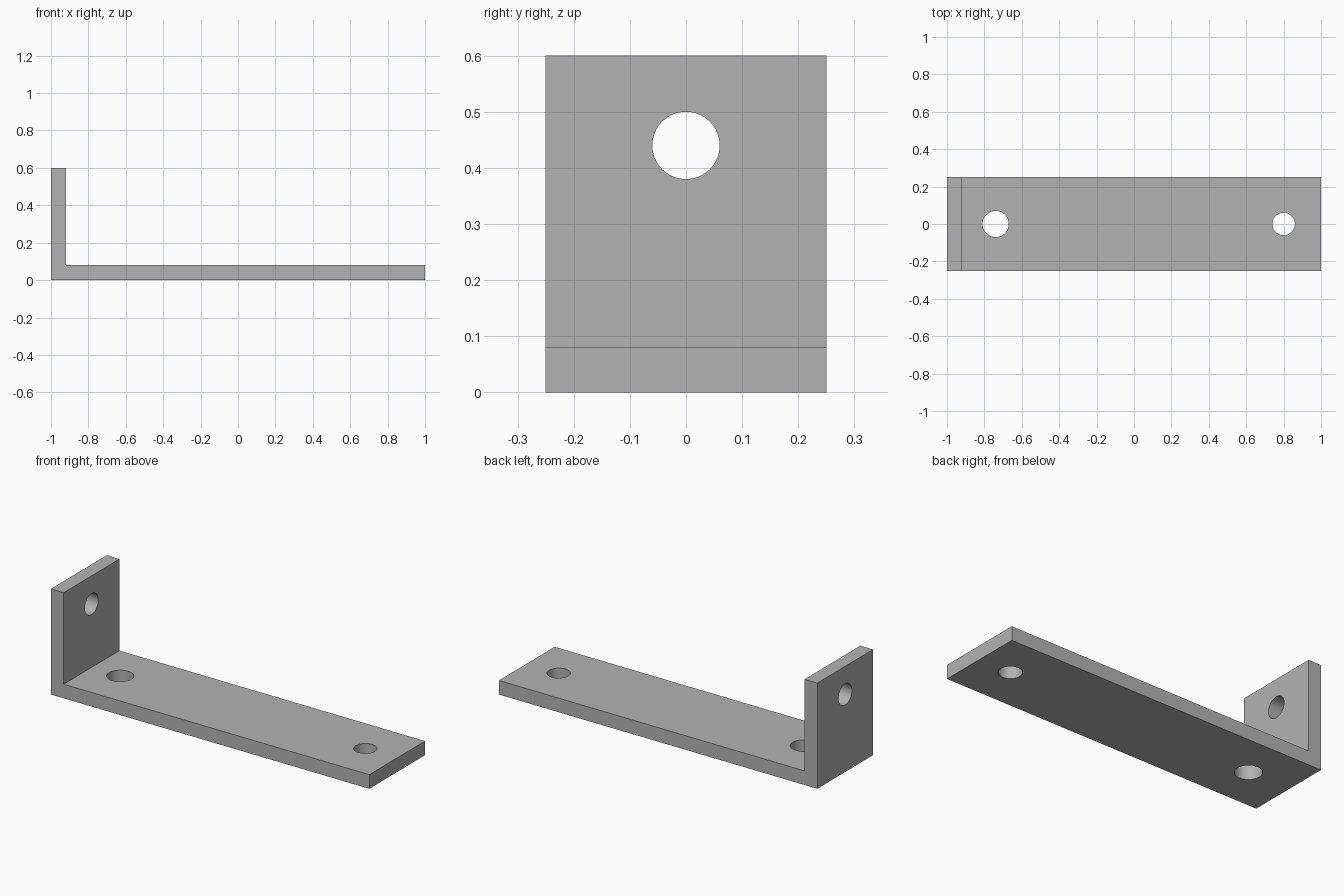
import bpy
import bmesh
from math import pi
from mathutils import Matrix

cube = bpy.data.objects.get("Cube")
if cube:
    bpy.data.objects.remove(cube, do_unlink=True)

LENGTH, WIDTH, HEIGHT, THICK = 2.0, 0.5, 0.6, 0.08

# Plain grey metal
grey = bpy.data.materials.new("grey_metal")
grey.use_nodes = True
colour = (0.45, 0.45, 0.45, 1.0)
grey.diffuse_color = colour
grey.node_tree.nodes["Principled BSDF"].inputs["Base Color"].default_value = colour


def make_object(name, bm):
    bmesh.ops.recalc_face_normals(bm, faces=bm.faces)
    mesh = bpy.data.meshes.new(name)
    bm.to_mesh(mesh)
    bm.free()
    mesh.materials.append(grey)
    obj = bpy.data.objects.new(name, mesh)
    bpy.context.collection.objects.link(obj)
    return obj


def drill(target, name, location, radius, rotation=Matrix()):
    """Cut a round hole through the target with a hidden cylinder."""
    bm = bmesh.new()
    bmesh.ops.create_cone(bm, cap_ends=True, segments=64, radius1=radius,
                          radius2=radius, depth=THICK * 3,
                          matrix=Matrix.Translation(location) @ rotation)
    cutter = make_object(name, bm)
    cutter.hide_render = True
    cut = target.modifiers.new(name, 'BOOLEAN')
    cut.operation = 'DIFFERENCE'
    cut.solver = 'EXACT'
    cut.object = cutter
    bpy.ops.object.select_all(action='DESELECT')
    bpy.context.view_layer.objects.active = target
    target.select_set(True)
    bpy.ops.object.modifier_apply(modifier=cut.name)
    bpy.data.objects.remove(cutter, do_unlink=True)


# L-shaped side profile, extruded across the width
left, right = -LENGTH / 2, LENGTH / 2
profile = [(left, 0), (right, 0), (right, THICK), (left + THICK, THICK),
           (left + THICK, HEIGHT), (left, HEIGHT)]
bm = bmesh.new()
side = bm.faces.new([bm.verts.new((x, -WIDTH / 2, z)) for x, z in profile])
extruded = bmesh.ops.extrude_face_region(bm, geom=[side])
bmesh.ops.translate(bm, vec=(0, WIDTH, 0),
                    verts=[v for v in extruded["geom"]
                           if isinstance(v, bmesh.types.BMVert)])
bracket = make_object("angle_bracket", bm)

# Two holes in the base and one in the upright
drill(bracket, "inner_base_hole", (-0.74, 0, THICK / 2), 0.07)
drill(bracket, "outer_base_hole", (0.8, 0, THICK / 2), 0.06)
drill(bracket, "upright_hole", (left + THICK / 2, 0, 0.44), 0.06,
      Matrix.Rotation(pi / 2, 4, 'Y'))

# Smooth hole walls, sharp plate edges
bpy.ops.object.shade_smooth_by_angle(angle=pi / 6)
